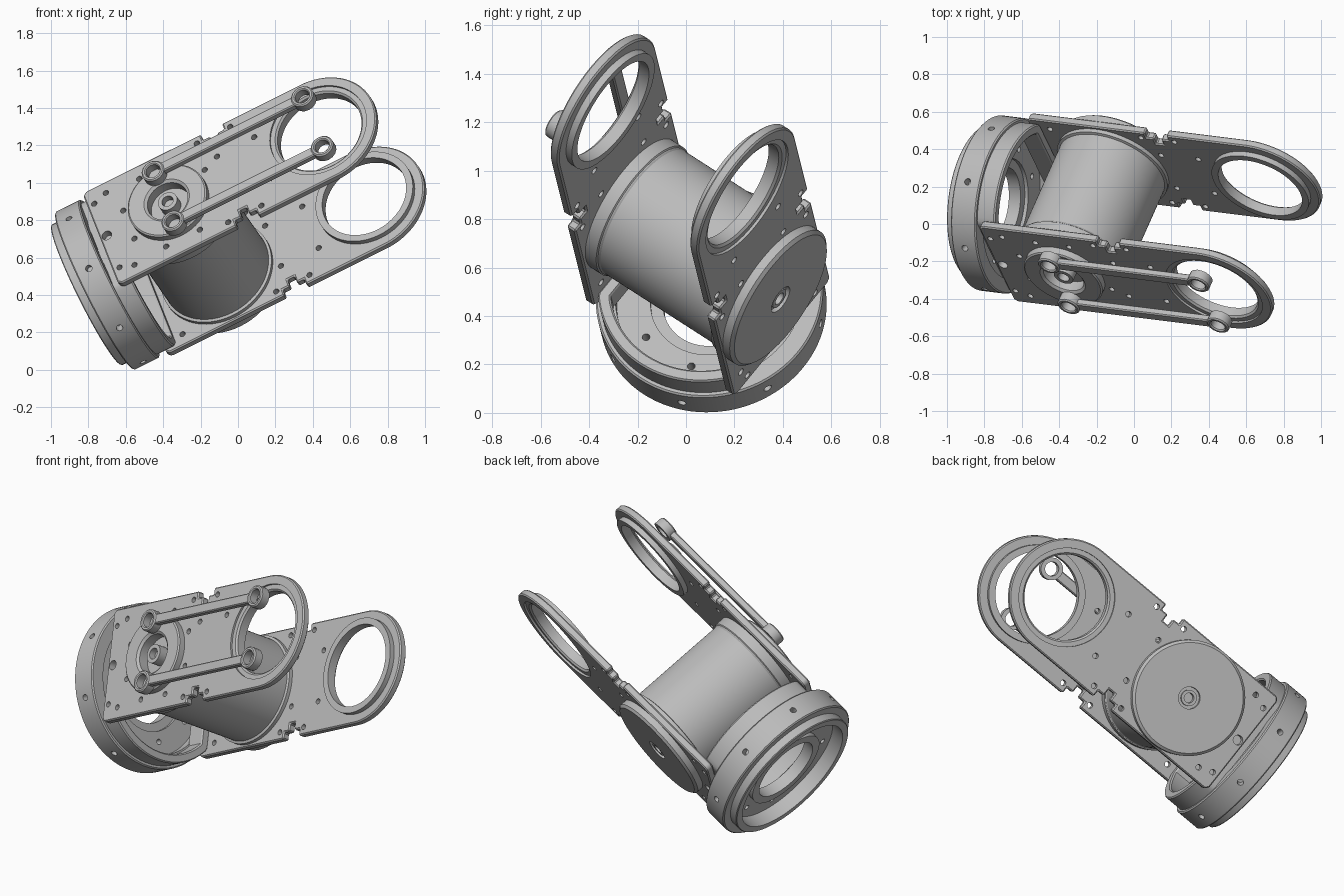
import bpy, bmesh, math
from mathutils import Vector, Matrix

cube = bpy.data.objects.get("Cube")
if cube:
    bpy.data.objects.remove(cube)

# One grey metal for the whole arm
grey = bpy.data.materials.new("grey_metal")
grey.use_nodes = True
COLOR = (0.5, 0.5, 0.5, 1)
grey.diffuse_color = COLOR
grey.node_tree.nodes["Principled BSDF"].inputs["Base Color"].default_value = COLOR

# Arm frame: local x along the arm, local y along the motor, local z across it
U = Vector((0.889, -0.111, 0.444)).normalized()
N = Vector((0.351, 0.788, -0.506))
N = (N - U * N.dot(U)).normalized()
V = U.cross(N)
FRAME = Matrix((U, N, V)).transposed().to_4x4()

CV = 0.605            # centre line of the arm
CN = -0.3935          # midway between the plates
MOTOR = 0.097         # motor axis along the arm
TIP = 0.99            # ring centre along the arm
HALF = 0.33           # half plate width
OUT, INN = 0.3885, 0.3435   # plate faces measured from the middle
parts = []


def finish(name, bm):
    bmesh.ops.remove_doubles(bm, verts=bm.verts, dist=1e-5)
    bmesh.ops.recalc_face_normals(bm, faces=bm.faces)
    mesh = bpy.data.meshes.new(name)
    bm.to_mesh(mesh)
    bm.free()
    mesh.materials.append(grey)
    obj = bpy.data.objects.new(name, mesh)
    bpy.context.collection.objects.link(obj)
    parts.append(obj)
    return obj


def lathe(name, axis, center, profile, closed=False, segs=64):
    """Turn (radius, height[, side clip]) points round local x or y."""
    bm = bmesh.new()
    loops = []
    for r, h, *clip in profile:
        loop = []
        for i in range(segs):
            a = 2 * math.pi * i / segs
            p, q = r * math.cos(a), r * math.sin(a)
            if clip:
                p = max(-clip[0], min(clip[0], p))
            co = (h, p, q) if axis == "x" else (p, h, q)
            loop.append(bm.verts.new(Vector(center) + Vector(co)))
        loops.append(loop)
    pairs = list(zip(loops, loops[1:]))
    if closed:
        pairs.append((loops[-1], loops[0]))
    for a, b in pairs:
        for i in range(segs):
            j = (i + 1) % segs
            bm.faces.new((a[i], a[j], b[j], b[i]))
    return finish(name, bm)


def apply_modifiers(obj):
    bpy.context.view_layer.objects.active = obj
    for mod in list(obj.modifiers):
        bpy.ops.object.modifier_apply(modifier=mod.name)


def drill(obj, holes):
    """Cut round holes given as (centre, axis, radius, depth)."""
    bm = bmesh.new()
    for center, axis, r, depth in holes:
        rot = Vector(axis).to_track_quat("Z", "Y").to_matrix().to_4x4()
        bmesh.ops.create_cone(bm, cap_ends=True, segments=64 if r > 0.1 else 14,
                              radius1=r, radius2=r, depth=depth,
                              matrix=Matrix.Translation(center) @ rot)
    cutter = finish("hole_cutter", bm)
    parts.remove(cutter)
    cutter.hide_render = True
    mod = obj.modifiers.new("holes", "BOOLEAN")
    mod.operation, mod.solver, mod.object = "DIFFERENCE", "EXACT", cutter
    apply_modifiers(obj)
    bpy.data.objects.remove(cutter)


def plate_outline():
    """Round-ended plate with a stepped notch in each long edge."""
    notch = 0.455
    steps = [(-0.065, 0), (-0.065, 0.04), (-0.022, 0.04), (-0.022, 0.085),
             (0.022, 0.085), (0.022, 0.04), (0.065, 0.04), (0.065, 0)]
    low = [(-0.32, 0.02 - HALF), (-0.3, -HALF)]
    low += [(notch + dx, dz - HALF) for dx, dz in steps]
    arc = [(TIP + HALF * math.cos(a), HALF * math.sin(a))
           for a in (math.pi * (i / 40 - 0.5) for i in range(41))]
    return low + arc + [(x, -z) for x, z in reversed(low)]


def side_plate(label, s):
    bm = bmesh.new()
    verts = [bm.verts.new((x, CN + s * INN, CV + z)) for x, z in plate_outline()]
    face = bm.faces.new(verts)
    ext = bmesh.ops.extrude_face_region(bm, geom=[face])
    moved = [g for g in ext["geom"] if isinstance(g, bmesh.types.BMVert)]
    bmesh.ops.translate(bm, verts=moved, vec=(0, s * (OUT - INN), 0))
    plate = finish(label + "_plate", bm)
    bevel = plate.modifiers.new("edge", "BEVEL")
    bevel.width, bevel.segments, bevel.limit_method = 0.007, 1, "ANGLE"
    apply_modifiers(plate)

    # Screw holes, motor opening and ring opening
    spots = [(TIP, 0, 0.276), (MOTOR, 0, 0.14), (-0.28, 0, 0.028)]
    for z in (-1, 1):
        spots += [(-0.2, z * 0.26, 0.016), (-0.28, z * 0.23, 0.016),
                  (0.355, z * 0.285, 0.016), (0.555, z * 0.285, 0.016),
                  (0.43, z * 0.145, 0.016), (0.655, z * 0.15, 0.016)]
    for i in range(8):
        a = math.pi * (i + 0.5) / 4
        spots.append((MOTOR + 0.265 * math.cos(a), 0.265 * math.sin(a), 0.016))
    mid = CN + s * (OUT + INN) / 2
    drill(plate, [((x, mid, CV + z), (0, 1, 0), r, 0.2) for x, z, r in spots])

    # Bearing collar set into the round end
    a, b = s * (OUT - 0.012), s * (INN - 0.03)
    lathe(label + "_ring_collar", "y", (TIP, CN, CV),
          [(0.278, a), (0.25, a), (0.24, a - s * 0.01), (0.24, b), (0.278, b)],
          closed=True)


side_plate("front", -1)
side_plate("back", 1)

# Motor body with end caps
lathe("motor_body", "y", (MOTOR, CN, CV),
      [(0, -0.342), (0.312, -0.342), (0.312, -0.285), (0.306, -0.28), (0.306, -0.276),
       (0.302, -0.27), (0.302, 0.315), (0.316, 0.32), (0.316, 0.342), (0, 0.342)], segs=96)

# Output hub on the front plate
lathe("output_hub", "y", (MOTOR, CN, CV),
      [(0, -0.345), (0.14, -0.345), (0.14, -0.38), (0.225, -0.38), (0.225, -0.425),
       (0.217, -0.432), (0.13, -0.432), (0.115, -0.42), (0.115, -0.36), (0.055, -0.36),
       (0.055, -0.42), (0.032, -0.42), (0.032, -0.38), (0, -0.38)])

# Cover disc on the back plate
lathe("back_disc", "y", (MOTOR, CN, CV),
      [(0, 0.37), (0.325, 0.37), (0.325, 0.425), (0.31, 0.438), (0.062, 0.438),
       (0.062, 0.418), (0.045, 0.418), (0.045, 0.432), (0.028, 0.432),
       (0.028, 0.4), (0, 0.4)])

# Two parallel link rods with eyelet ends
for label, z in (("upper", 0.18), ("lower", -0.18)):
    bm = bmesh.new()
    length = TIP - MOTOR - 0.09
    bmesh.ops.create_cube(bm, size=1, matrix=Matrix.Translation(
        ((TIP + MOTOR) / 2, CN - 0.46, CV + z)) @ Matrix.Diagonal((length, 0.04, 0.058, 1)))
    rod = finish(label + "_link_rod", bm)
    bevel = rod.modifiers.new("edge", "BEVEL")
    bevel.width, bevel.segments = 0.006, 1
    apply_modifiers(rod)
    for end, x in (("hub", MOTOR - 0.005), ("tip", TIP)):
        lathe(f"{label}_link_{end}_eyelet", "y", (x, CN, CV + z),
              [(0.064, -0.43), (0.064, -0.48), (0.057, -0.487), (0.046, -0.487),
               (0.04, -0.48), (0.04, -0.43)], closed=True, segs=16)

# Base flange: stepped ring with a pierced floor
flange = lathe("base_flange", "x", (0, CN, CV),
               [(0.415, -0.555), (0.42, -0.55), (0.42, -0.505), (0.465, -0.505),
                (0.472, -0.498), (0.472, -0.362), (0.465, -0.355), (0.39, -0.355),
                (0.39, -0.41), (0.25, -0.41), (0.25, -0.43), (0.2, -0.43), (0.2, -0.5),
                (0.25, -0.5), (0.25, -0.47), (0.375, -0.47), (0.375, -0.555)],
               closed=True, segs=96)
holes = []
for i in range(8):
    a = math.pi * (i + 0.5) / 4
    d = Vector((0, math.cos(a), math.sin(a)))
    base = Vector((0, CN, CV))
    holes.append((base + d * 0.46 + Vector((-0.43, 0, 0)), d, 0.018, 0.08))
    holes.append((base + d * 0.31 + Vector((-0.44, 0, 0)), (1, 0, 0), 0.016, 0.2))
drill(flange, holes)

# Lip with flat sides that hold the plates
lathe("flange_lip", "x", (0, CN, CV),
      [(0.452, -0.36, INN), (0.452, -0.258, INN), (0.446, -0.25, INN - 0.006),
       (0.408, -0.25, 0.3), (0.4, -0.258, 0.295), (0.4, -0.36, 0.295)],
      closed=True, segs=128)

# Tilt everything into place and smooth the round faces
for obj in bpy.context.selected_objects:
    obj.select_set(False)
for obj in parts:
    obj.matrix_world = FRAME
    obj.select_set(True)
bpy.context.view_layer.objects.active = parts[0]
bpy.ops.object.shade_smooth_by_angle(angle=math.radians(30))
